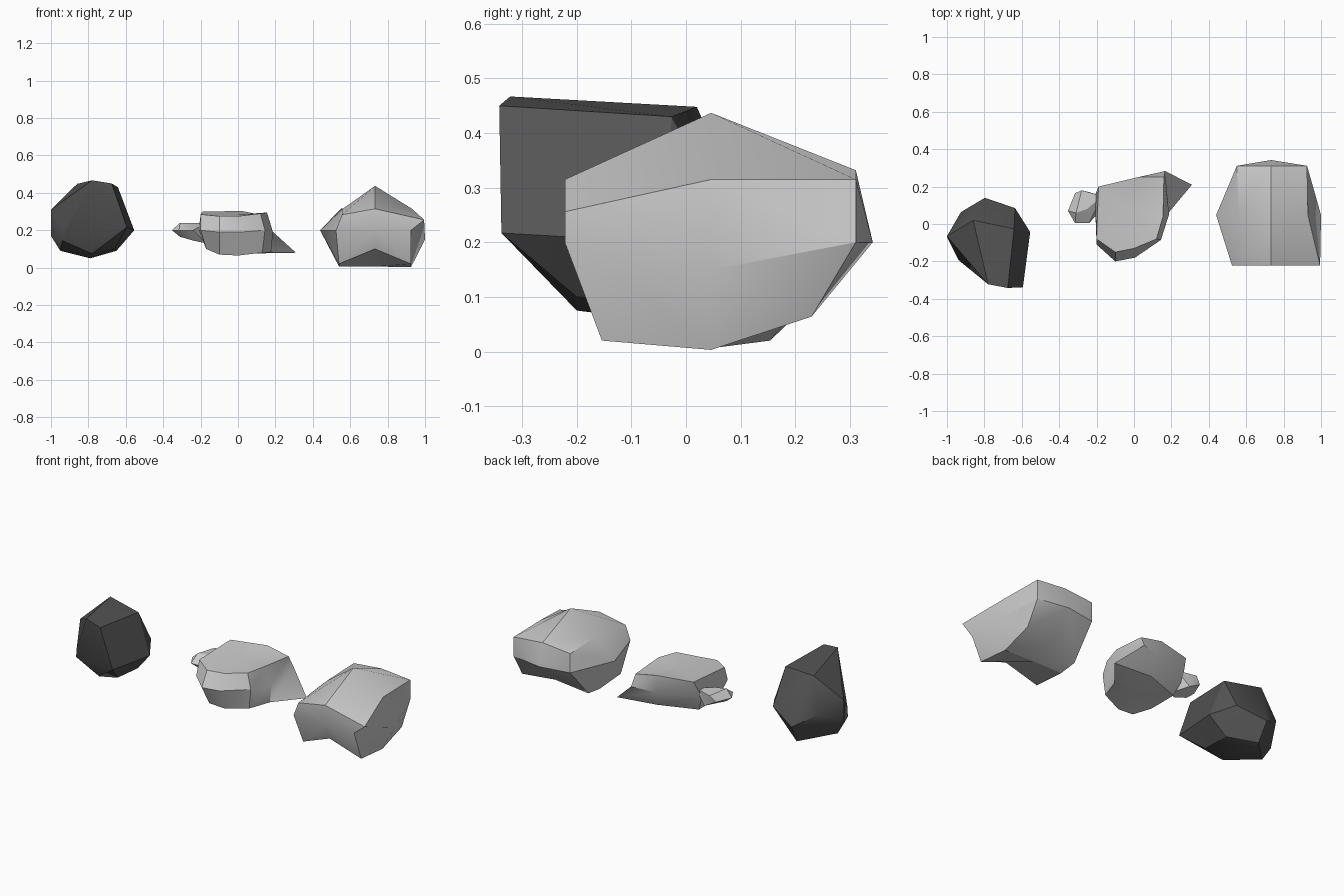
import bpy, bmesh, math


def finish(bm, name):
    bmesh.ops.recalc_face_normals(bm, faces=bm.faces)
    mesh = bpy.data.meshes.new(name)
    bm.to_mesh(mesh)
    bm.free()
    ob = bpy.data.objects.new(name, mesh)
    bpy.context.collection.objects.link(ob)
    bpy.ops.object.select_all(action='DESELECT')
    ob.select_set(True)
    bpy.context.view_layer.objects.active = ob
    bpy.ops.object.shade_smooth_by_angle(angle=math.radians(30))
    return ob


def hull(name, points):
    bm = bmesh.new()
    for p in points:
        bm.verts.new(p)
    res = bmesh.ops.convex_hull(bm, input=bm.verts[:])
    loose = [v for v in bm.verts if not v.link_faces]
    bmesh.ops.delete(bm, geom=loose, context='VERTS')
    bmesh.ops.dissolve_limit(bm, angle_limit=math.radians(4), verts=bm.verts[:], edges=bm.edges[:])
    return finish(bm, name)


def loft(name, rings, caps):
    """Skin matching rings, then fan each end to a centre point."""
    bm = bmesh.new()
    rows = [[bm.verts.new(p) for p in ring] for ring in rings]
    n = len(rows[0])
    for a, b in zip(rows, rows[1:]):
        for i in range(n):
            j = (i + 1) % n
            bm.faces.new((a[i], a[j], b[j], b[i]))
    for row, centre in zip((rows[0], rows[-1]), caps):
        c = bm.verts.new(centre)
        for i in range(n):
            bm.faces.new((row[i], row[(i + 1) % n], c))
    return finish(bm, name)


# Dark faceted rock on the left
dark = hull("dark_rock", [
    (-.78, -.322, .467), (-.675, -.342, .45), (-.642, -.026, .43), (-.86, .02, .448),
    (-.594, -.338, .217), (-.555, -.043, .2), (-.658, -.2, .10), (-.78, -.2, .075),
    (-.94, -.19, .145), (-.93, -.2, .2), (-1.0, -.065, .31), (-1.0, -.07, .17),
    (-.95, -.08, .09), (-.79, .0, .05), (-.79, .08, .06), (-.797, .14, .17),
    (-.636, .085, .23), (-.65, -.02, .09), (-.925, .064, .25)])
mat = bpy.data.materials.new("dark_stone")
mat.diffuse_color = (.09, .09, .09, 1)
dark.data.materials.append(mat)

# Broad block rock on the right, lofted front to back
loft("broad_rock", [
    [(.524, -.222, .2), (.556, -.222, .283), (.733, -.222, .315), (.995, -.222, .256),
     (.925, -.222, .2), (.925, -.154, .02), (.733, -.18, .1), (.54, -.154, .02)],
    [(.439, .048, .2), (.56, .048, .315), (.733, .046, .437), (.93, .046, .315),
     (1.0, .048, .15), (.925, .046, .003), (.733, .046, .006), (.54, .046, .006)],
    [(.55, .311, .2), (.55, .311, .315), (.733, .311, .332), (.925, .311, .315),
     (.925, .311, .2), (.925, .23, .064), (.733, .19, .064), (.54, .154, .02)],
], [(.733, -.222, .2), (.733, .342, .2)])

# Low middle rock with a pointed toe, lofted bottom to top
loft("middle_rock", [
    [(-.17, -.06, .1), (-.1, -.13, .07), (0, -.13, .065), (.13, -.08, .08),
     (.176, .05, .08), (.31, .21, .08), (.05, .2, .1), (-.17, .12, .1)],
    [(-.2, -.11, .2), (-.1, -.2, .19), (.005, -.18, .19), (.144, -.085, .2),
     (.187, .05, .19), (.166, .283, .21), (.02, .25, .2), (-.21, .15, .2)],
    [(-.2, -.08, .285), (-.1, -.15, .275), (0, -.13, .275), (.12, -.08, .29),
     (.155, .04, .295), (.16, .25, .275), (.02, .25, .303), (-.19, .2, .3)],
], [(.03, .03, .075), (-.01, .06, .283)])

# Small knob on the left of the middle rock
hull("rock_knob", [
    (-.353, .07, .2), (-.315, .165, .2), (-.28, .18, .235), (-.31, .06, .24),
    (-.25, .08, .24), (-.315, .005, .2), (-.24, .005, .2), (-.31, .06, .165),
    (-.24, .05, .145), (-.17, .15, .24), (-.17, .08, .13), (-.24, .17, .16)])
